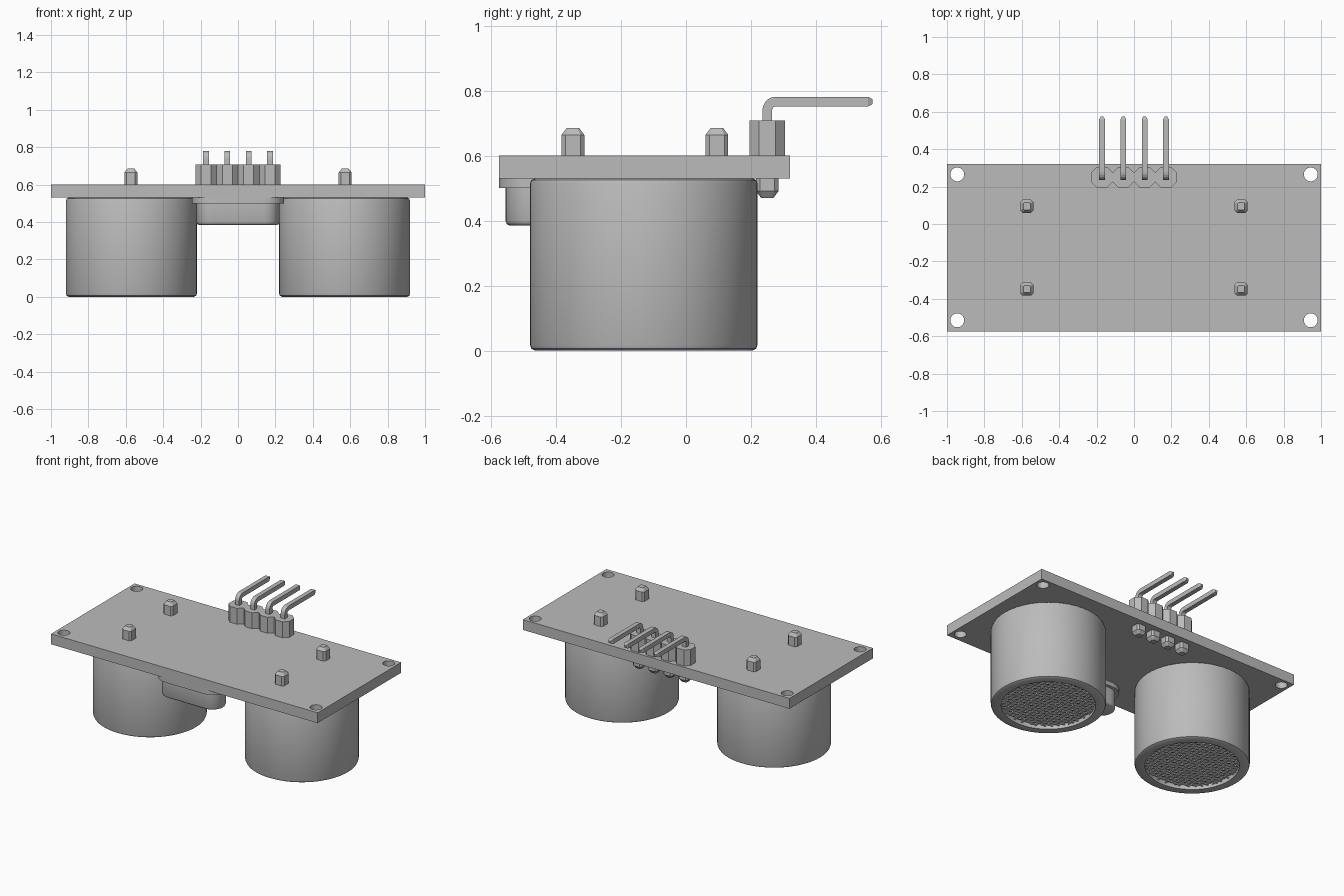
import bpy, bmesh, math
from mathutils import Vector

if "Cube" in bpy.data.objects:
    bpy.data.objects.remove(bpy.data.objects["Cube"])

grey = bpy.data.materials.new("plain_grey")
grey.use_nodes = True
colour = (0.5, 0.5, 0.5, 1)
grey.diffuse_color = colour
grey.node_tree.nodes["Principled BSDF"].inputs["Base Color"].default_value = colour


def finish(bm, name, smooth=False):
    bmesh.ops.recalc_face_normals(bm, faces=bm.faces)
    mesh = bpy.data.meshes.new(name)
    bm.to_mesh(mesh)
    bm.free()
    obj = bpy.data.objects.new(name, mesh)
    bpy.context.collection.objects.link(obj)
    mesh.materials.append(grey)
    if smooth:
        bpy.ops.object.select_all(action='DESELECT')
        obj.select_set(True)
        bpy.context.view_layer.objects.active = obj
        bpy.ops.object.shade_smooth_by_angle(angle=math.radians(40))
    return obj


def loft(bm, loops):
    """Closed solid through matching loops of points."""
    rings = [[bm.verts.new(p) for p in loop] for loop in loops]
    n = len(rings[0])
    for a, b in zip(rings, rings[1:]):
        for i in range(n):
            j = (i + 1) % n
            bm.faces.new((a[i], a[j], b[j], b[i]))
    bm.faces.new(rings[0][::-1])
    bm.faces.new(rings[-1])


def circle(r, n, x=0, y=0, z=0):
    return [(x + r * math.cos(2 * math.pi * i / n), y + r * math.sin(2 * math.pi * i / n), z)
            for i in range(n)]


def octagon(h, c, x, y, z):
    k = h - c
    pts = [(h, -k), (h, k), (k, h), (-k, h), (-h, k), (-h, -k), (-k, -h), (k, -h)]
    return [(x + u, y + v, z) for u, v in pts]


def stadium(hx, r, y, z, n=12):
    pts = []
    for side in (1, -1):
        for i in range(n + 1):
            a = -math.pi / 2 + math.pi * i / n
            pts.append((side * (hx - r + r * math.cos(a)), y + side * r * math.sin(a), z))
    return pts


# Circuit board with four corner holes
bm = bmesh.new()
loft(bm, [[(-1, -.575, z), (1, -.575, z), (1, .32, z), (-1, .32, z)] for z in (.53, .6)])
board = finish(bm, "circuit_board")
bm = bmesh.new()
for x in (-.945, .945):
    for y in (-.515, .265):
        loft(bm, [circle(.037, 32, x, y, z) for z in (.45, .7)])
cutter = finish(bm, "hole_cutter")
cutter.hide_render = True
mod = board.modifiers.new("holes", 'BOOLEAN')
mod.operation, mod.solver, mod.object = 'DIFFERENCE', 'EXACT', cutter
bpy.context.view_layer.objects.active = board
bpy.ops.object.modifier_apply(modifier=mod.name)
bpy.data.objects.remove(cutter)

# Transducer cans with a recessed mouth and woven mesh
CAN_Y, CAN_R, MOUTH = -.13, .35, .287
can_profile = [(.335, .53), (.346, .525), (.35, .514), (.35, .017), (.346, .006),
               (.335, 0), (MOUTH, 0), (MOUTH, .075)]


def wire(bm, centre, along, across, offset, phase, pitch, half):
    """Thin square wire weaving up and down across the mouth."""
    reach = math.sqrt(max(MOUTH ** 2 - offset ** 2, 0))
    count = int(reach / pitch)
    stops = [-reach] + [k * pitch for k in range(-count, count + 1)] + [reach]
    loops = []
    for s in stops:
        k = round(s / pitch)
        lift = half * (1 if (k + phase) % 2 else -1)
        mid = centre + along * s + across * offset + Vector((0, 0, lift))
        loops.append([mid + across * (u * half) + Vector((0, 0, v * half))
                      for u, v in ((-1, -1), (1, -1), (1, 1), (-1, 1))])
    loft(bm, loops)


for label, x in (("left", .57), ("right", -.57)):
    bm = bmesh.new()
    loft(bm, [circle(r, 64, x, CAN_Y, z) for r, z in can_profile])
    finish(bm, label + "_can", True)

    bm = bmesh.new()
    pitch, half = .029, .0065
    centre = Vector((x, CAN_Y, .03))
    X, Y = Vector((1, 0, 0)), Vector((0, 1, 0))
    for i in range(-9, 10):
        wire(bm, centre, X, Y, i * pitch, i, pitch, half)
        wire(bm, centre, Y, X, i * pitch, i + 1, pitch, half)
    finish(bm, label + "_mesh")

# Crystal under the front edge: flange and rounded case
bm = bmesh.new()
loft(bm, [stadium(.245, .103, -.472, z) for z in (.5, .53)])
finish(bm, "crystal_flange", True)
bm = bmesh.new()
loft(bm, [stadium(.222 - d, .083 - d, -.472, z)
          for d, z in ((.012, .385), (.004, .389), (0, .398), (0, .5))])
finish(bm, "crystal_case", True)


# Solder joints: chamfered posts with a tapered tip
def post(name, x, y, base, shoulder, tip):
    bm = bmesh.new()
    loft(bm, [octagon(.035, .012, x, y, base), octagon(.035, .012, x, y, shoulder),
              octagon(.019, .005, x, y, tip)])
    finish(bm, name)


for side, x in (("left", .573), ("right", -.573)):
    for end, y in (("back", .095), ("front", -.348)):
        post(f"{side}_{end}_can_joint", x, y, .6, .664, .685)

# Pin header: four joined chamfered cells
PIN_Y, PITCH, DEPTH, CHAMFER = .25, .114, .055, .03
centres = [(i - 1.5) * PITCH for i in range(4)]
edge = []
for cx in centres:
    edge += [(cx - PITCH / 2, DEPTH - CHAMFER), (cx - PITCH / 2 + CHAMFER, DEPTH),
             (cx + PITCH / 2 - CHAMFER, DEPTH)]
edge.append((centres[-1] + PITCH / 2, DEPTH - CHAMFER))
outline = [(x, PIN_Y - d) for x, d in edge] + [(x, PIN_Y + d) for x, d in reversed(edge)]
bm = bmesh.new()
loft(bm, [[(x, y, z) for x, y in outline] for z in (.6, .708)])
finish(bm, "header_block")

# Bent header pins, swept up and then backwards, with joints beneath
W, BEND, TOP = .015, .027, .766
for n, x in enumerate(centres):
    path = [(PIN_Y, .6, 0, W)]
    for i in range(6):
        a = math.pi / 2 * i / 5
        path.append((PIN_Y + BEND * (1 - math.cos(a)), TOP - BEND * (1 - math.sin(a)), a, W))
    path += [(.56, TOP, math.pi / 2, W), (.574, TOP, math.pi / 2, W * .5)]
    loops = []
    for y, z, a, w in path:
        ny, nz = math.cos(a) * w, -math.sin(a) * w
        loops.append([(x - w, y - ny, z - nz), (x + w, y - ny, z - nz),
                      (x + w, y + ny, z + nz), (x - w, y + ny, z + nz)])
    bm = bmesh.new()
    loft(bm, loops)
    finish(bm, f"header_pin_{n + 1}")
    post(f"header_joint_{n + 1}", x, PIN_Y, .53, .491, .47)
